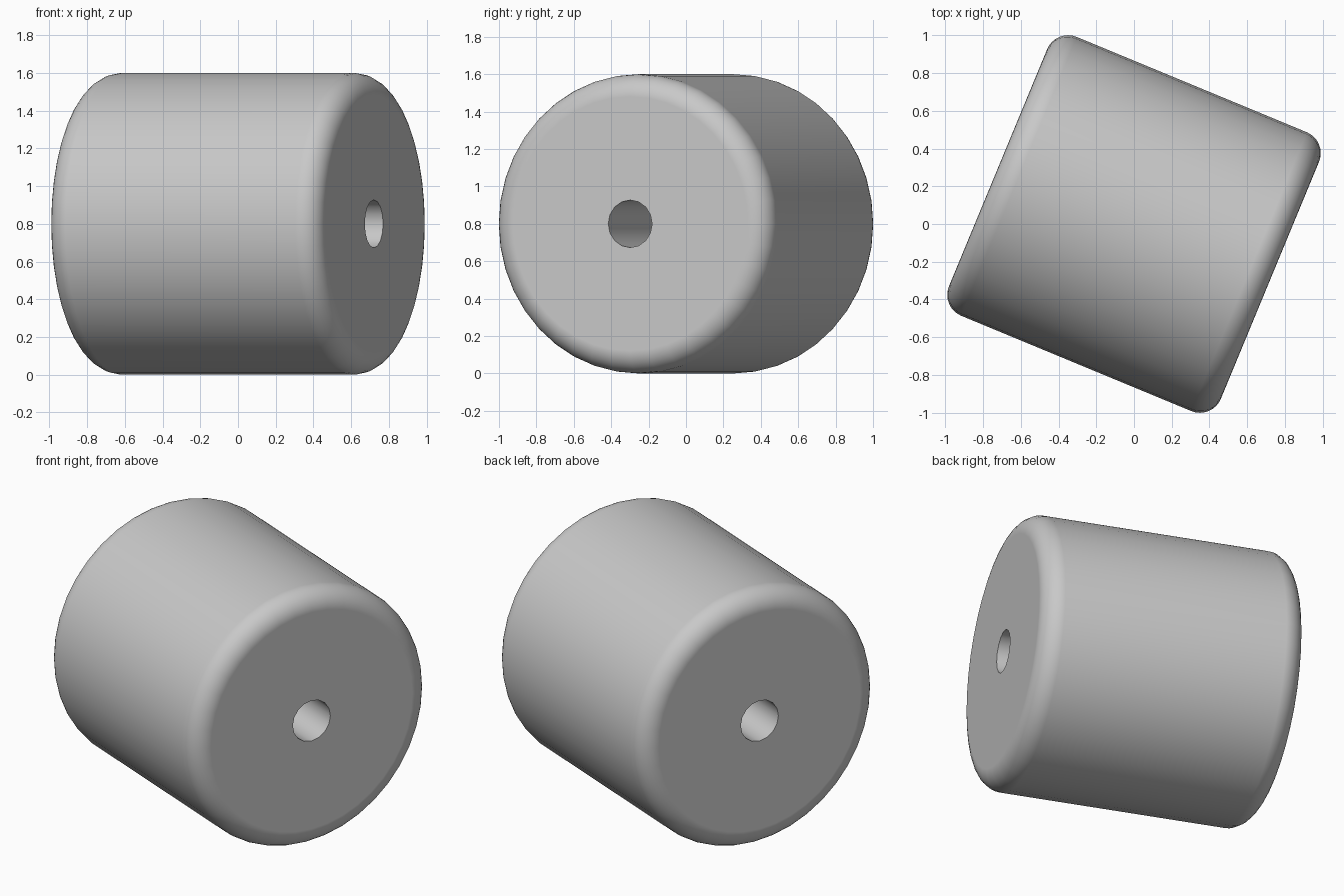
import bpy
from math import radians

cube = bpy.data.objects.get("Cube")
if cube:
    bpy.data.objects.remove(cube, do_unlink=True)

RADIUS, LENGTH, ROUNDING, BORE = 0.8, 1.56, 0.12, 0.127
TURN = radians(-22.5)


def lying_cylinder(name, radius, length, sides):
    """Cylinder lying horizontally, turned about the vertical."""
    bpy.ops.mesh.primitive_cylinder_add(
        vertices=sides, radius=radius, depth=length,
        location=(0, 0, RADIUS), rotation=(0, radians(90), TURN))
    obj = bpy.context.object
    obj.name = name
    return obj


# Grey material
grey = bpy.data.materials.new("grey")
grey.use_nodes = True
colour = (0.58, 0.58, 0.58, 1)
grey.diffuse_color = colour
grey.node_tree.nodes["Principled BSDF"].inputs["Base Color"].default_value = colour

# Helper that cuts the axial hole
cutter = lying_cylinder("bore_cutter", BORE, LENGTH * 1.5, 16)
cutter.hide_render = True

# Roller body with rounded rims
roller = lying_cylinder("roller", RADIUS, LENGTH, 40)
roller.data.materials.append(grey)
bevel = roller.modifiers.new("rounded_rims", "BEVEL")
bevel.width = ROUNDING
bevel.segments = 8
bevel.limit_method = "ANGLE"
bevel.angle_limit = radians(45)

# Hole through the middle
bore = roller.modifiers.new("bore", "BOOLEAN")
bore.operation = "DIFFERENCE"
bore.solver = "EXACT"
bore.object = cutter
for modifier in (bevel.name, bore.name):
    bpy.ops.object.modifier_apply(modifier=modifier)
bpy.data.objects.remove(cutter, do_unlink=True)

# Smooth rounded surfaces, crisp hole edges and flat ends
bpy.ops.object.shade_smooth_by_angle(angle=radians(35))
normals = roller.modifiers.new("flat_ends", "WEIGHTED_NORMAL")
normals.keep_sharp = True
